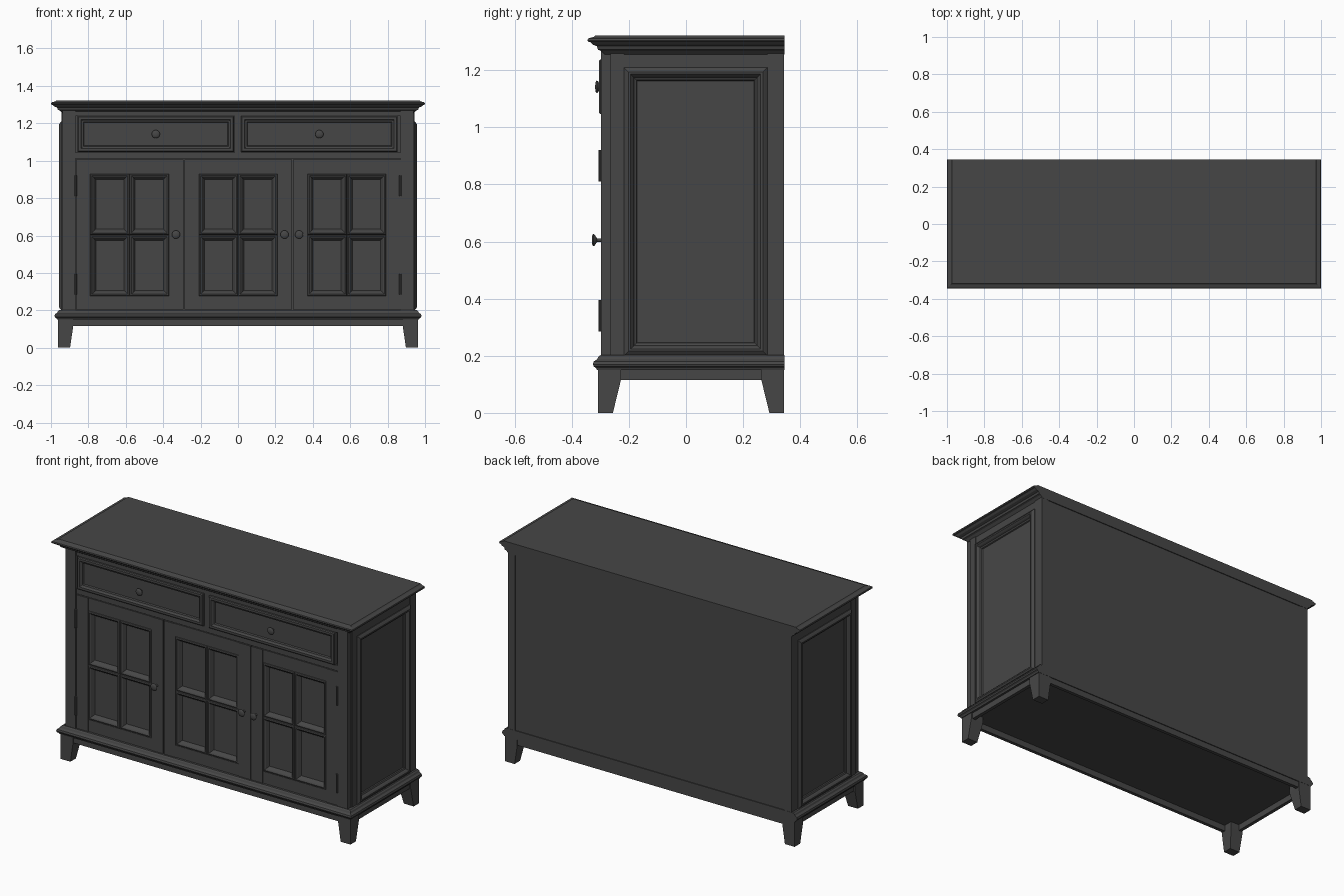
import bpy, bmesh, math

if "Cube" in bpy.data.objects:
    bpy.data.objects.remove(bpy.data.objects["Cube"])

grey = bpy.data.materials.new("charcoal paint")
grey.diffuse_color = (0.062, 0.062, 0.062, 1)
grey.use_nodes = True
grey.node_tree.nodes["Principled BSDF"].inputs["Base Color"].default_value = grey.diffuse_color


def finish(name, bm):
    bmesh.ops.recalc_face_normals(bm, faces=bm.faces)
    me = bpy.data.meshes.new(name)
    bm.to_mesh(me)
    bm.free()
    me.materials.append(grey)
    ob = bpy.data.objects.new(name, me)
    bpy.context.collection.objects.link(ob)
    return ob


def loft(name, rings):
    """Closed solid through a list of point rings, capped at both ends."""
    bm = bmesh.new()
    rows = [[bm.verts.new(p) for p in r] for r in rings]
    n = len(rows[0])
    for a, b in zip(rows, rows[1:]):
        for i in range(n):
            bm.faces.new((a[i], a[(i + 1) % n], b[(i + 1) % n], b[i]))
    bm.faces.new(rows[0])
    bm.faces.new(rows[-1])
    return finish(name, bm)


def flat(x0, x1, y0, y1, z):
    return [(x0, y0, z), (x1, y0, z), (x1, y1, z), (x0, y1, z)]


def box(name, x0, x1, y0, y1, z0, z1):
    return loft(name, [flat(x0, x1, y0, y1, z0), flat(x0, x1, y0, y1, z1)])


def moulding(name, profile):
    """Slab with a profiled edge on three sides and a flush back; profile = (inset, z)."""
    return loft(name, [flat(-1 + o, 1 - o, -0.345 + o, 0.345, z) for o, z in profile])


def front_panel(name, x0, x1, z0, z1, profile):
    """Rectangular panel facing the front; profile = (inset, y)."""
    return loft(name, [[(x0 + o, y, z0 + o), (x1 - o, y, z0 + o),
                        (x1 - o, y, z1 - o), (x0 + o, y, z1 - o)] for o, y in profile])


def knob(name, x, z, dy):
    profile = [(0.012, -0.28), (0.006, -0.298), (0.006, -0.311), (0.019, -0.320),
               (0.022, -0.324), (0.018, -0.328), (0.006, -0.330)]
    rings = [[(x + r * math.cos(a * math.tau / 20), y + dy, z + r * math.sin(a * math.tau / 20))
              for a in range(20)] for r, y in profile]
    ob = loft(name, rings)
    bpy.context.view_layer.objects.active = ob
    ob.select_set(True)
    bpy.ops.object.shade_smooth_by_angle(angle=math.radians(50))
    ob.select_set(False)


# Top with cornice, base moulding
moulding("top_cornice", [(0.06, 1.255), (0.047, 1.268), (0.037, 1.272), (0.033, 1.284), (0.018, 1.290),
                         (0.010, 1.298), (0.002, 1.300), (0, 1.305), (0.002, 1.311),
                         (0.022, 1.317), (0.028, 1.322), (0.052, 1.322)])
moulding("base_moulding", [(0.033, 0.150), (0.030, 0.157), (0.022, 0.162), (0.019, 0.170), (0.022, 0.180),
                           (0.034, 0.188), (0.038, 0.197), (0.045, 0.202)])

# Carcass core, back panel and front face frame
box("carcass", -0.92, 0.92, -0.26, 0.325, 0.16, 1.27)
box("back_panel", -0.90, 0.90, 0.32, 0.340, 0.115, 1.27)
box("top_rail", -0.87, 0.87, -0.292, -0.25, 1.24, 1.27)
box("middle_rail", -0.87, 0.87, -0.292, -0.25, 1.011, 1.044)
box("drawer_divider", -0.018, 0.018, -0.292, -0.25, 1.03, 1.25)
box("front_apron", -0.92, 0.92, -0.302, -0.282, 0.115, 0.16)

# Posts, side panels, aprons and tapered legs on both sides
for s, side in ((-1, "left"), (1, "right")):
    box(side + "_face_stile", s * 0.87, s * 0.937, -0.298, -0.262, 0.19, 1.27)
    box(side + "_front_post", s * 0.88, s * 0.943, -0.265, -0.218, 0.19, 1.27)
    box(side + "_back_post", s * 0.895, s * 0.943, 0.285, 0.344, 0.15, 1.27)
    box(side + "_upper_rail", s * 0.90, s * 0.940, -0.22, 0.287, 1.20, 1.27)
    box(side + "_apron", s * 0.935, s * 0.955, -0.26, 0.31, 0.115, 0.16)
    prof = [(0, 0.90), (0, 0.945), (0.006, 0.950), (0.016, 0.957), (0.024, 0.957),
            (0.032, 0.948), (0.036, 0.940), (0.044, 0.936), (0.047, 0.930)]
    loft(side + "_side_panel", [[(s * x, -0.218 + o, 0.2 + o), (s * x, 0.285 - o, 0.2 + o),
                                 (s * x, 0.285 - o, 1.21 - o), (s * x, -0.218 + o, 1.21 - o)]
                                for o, x in prof])
    for end, y, d in (("front", -0.308, 1), ("back", 0.344, -1)):
        loft(f"{side}_{end}_leg",
             [flat(s * 0.963, s * (0.963 - w), y, y + d * t, z)
              for w, t, z in ((0.065, 0.052, 0), (0.082, 0.080, 0.115), (0.082, 0.080, 0.16))])
    # Hinge barrels
    for z in (0.285, 0.81):
        loft(side + "_hinge", [[(s * 0.868 + 0.007 * math.cos(a * math.tau / 10),
                                 -0.299 + 0.007 * math.sin(a * math.tau / 10), h)
                                for a in range(10)] for h in (z, z + 0.11)])

# Drawers with recessed fields
for x0, x1, side in ((-0.857, -0.022, "left"), (0.017, 0.853, "right")):
    front_panel(side + "_drawer", x0, x1, 1.046, 1.238,
                [(0, -0.25), (0, -0.300), (0.005, -0.305), (0.018, -0.305),
                 (0.024, -0.298), (0.030, -0.296), (0.034, -0.288)])
    knob(side + "_drawer_knob", (x0 + x1) / 2, 1.142, 0.012)

# Three doors, each a frame around four moulded panes
W, ST, Z0, Z1 = 0.575, 0.077, 0.205, 1.007
PANE = [(0, -0.262), (0, -0.289), (0.003, -0.294), (0.010, -0.296), (0.018, -0.291),
        (0.022, -0.284), (0.027, -0.276), (0.030, -0.272)]
for i, kx in enumerate((-0.332, 0.249, 0.327)):
    x0 = -0.867 + i * 0.5805
    x1 = x0 + W
    box("door_stile", x0, x0 + ST, -0.295, -0.25, Z0, Z1)
    box("door_stile", x1 - ST, x1, -0.295, -0.25, Z0, Z1)
    box("door_top_rail", x0 + ST, x1 - ST, -0.292, -0.25, 0.93, Z1)
    box("door_bottom_rail", x0 + ST, x1 - ST, -0.292, -0.25, Z0, 0.277)
    xm, zm = (x0 + x1) / 2, 0.604
    for a, b in ((x0 + ST, xm), (xm, x1 - ST)):
        for c, d in ((0.277, zm), (zm, 0.93)):
            front_panel("door_pane", a, b, c, d, PANE)
    knob("door_knob", kx, 0.605, 0)
